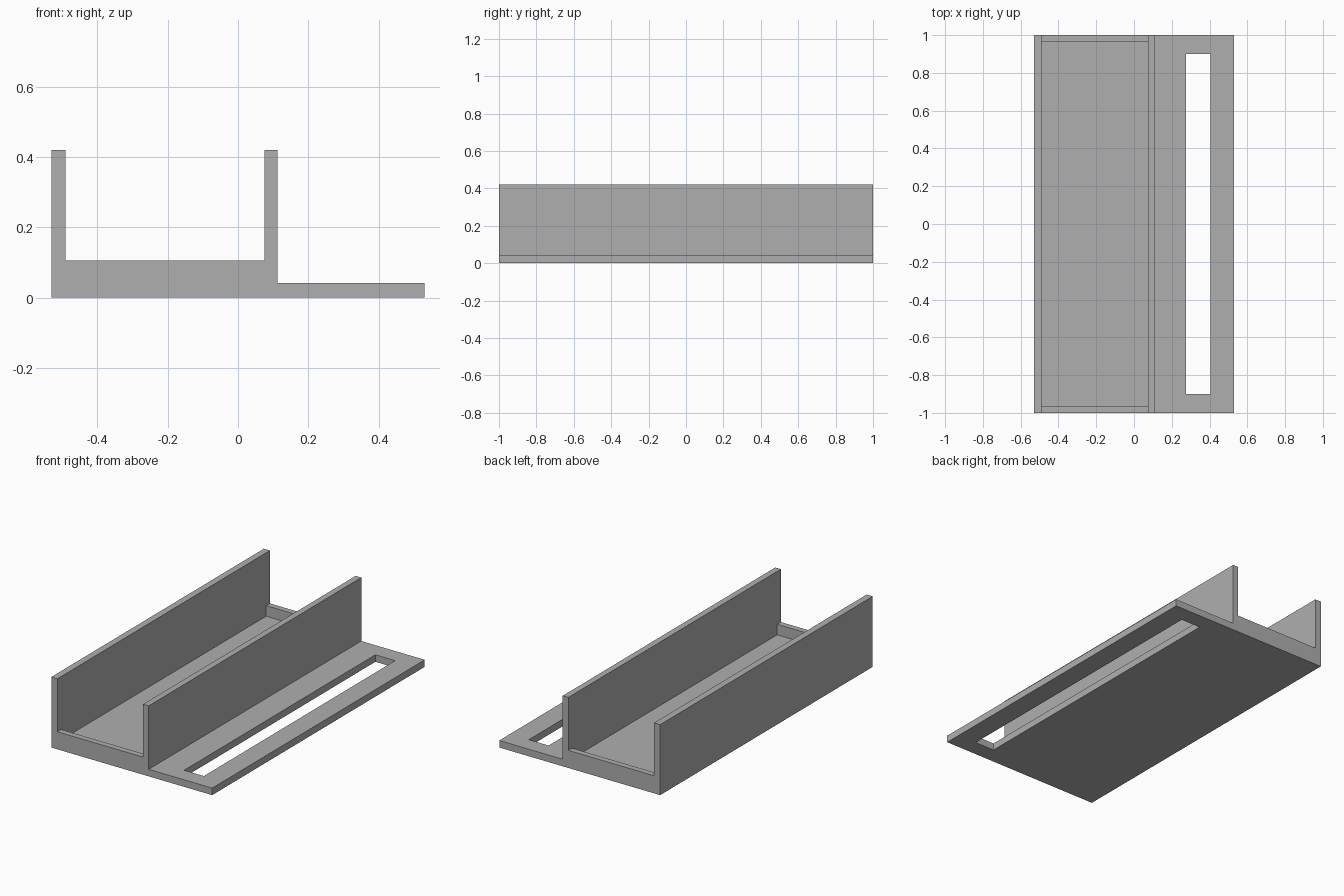
import bpy
import bmesh
from mathutils import Vector

cube = bpy.data.objects.get("Cube")
if cube:
    bpy.data.objects.remove(cube, do_unlink=True)

grey = bpy.data.materials.new("plain_grey")
grey.use_nodes = True
colour = (0.43, 0.43, 0.43, 1)
grey.diffuse_color = colour
grey.node_tree.nodes["Principled BSDF"].inputs["Base Color"].default_value = colour

# Shared dimensions
half_width, half_length = 0.53, 1.0
wall_top, lip_top, floor_top = 0.42, 0.105, 0.042
tray_left, tray_right, flange_start = -0.49, 0.075, 0.112


def extrude_profile(name, points, y0, y1):
    """Extrude an x-z outline from y0 to y1."""
    bm = bmesh.new()
    face = bm.faces.new([bm.verts.new((x, y0, z)) for x, z in points])
    result = bmesh.ops.extrude_face_region(bm, geom=[face])
    moved = [v for v in result["geom"] if isinstance(v, bmesh.types.BMVert)]
    bmesh.ops.translate(bm, verts=moved, vec=Vector((0, y1 - y0, 0)))
    bmesh.ops.recalc_face_normals(bm, faces=bm.faces)
    mesh = bpy.data.meshes.new(name)
    bm.to_mesh(mesh)
    bm.free()
    mesh.materials.append(grey)
    obj = bpy.data.objects.new(name, mesh)
    bpy.context.collection.objects.link(obj)
    return obj


def box(name, x0, x1, y0, y1, z0, z1):
    return extrude_profile(name, [(x0, z0), (x1, z0), (x1, z1), (x0, z1)], y0, y1)


# Channel with two tall walls and a thin side flange
channel = extrude_profile("channel_and_flange", [
    (-half_width, 0), (half_width, 0), (half_width, floor_top),
    (flange_start, floor_top), (flange_start, wall_top),
    (tray_right, wall_top), (tray_right, floor_top),
    (tray_left, floor_top), (tray_left, wall_top), (-half_width, wall_top),
], -half_length, half_length)

# Long slot through the flange
cutter = box("slot_cutter", 0.275, 0.405, -0.9, 0.9, -0.1, 0.2)
cut = channel.modifiers.new("slot", "BOOLEAN")
cut.operation = "DIFFERENCE"
cut.solver = "EXACT"
cut.object = cutter
bpy.context.view_layer.objects.active = channel
bpy.ops.object.modifier_apply(modifier=cut.name)
bpy.data.objects.remove(cutter, do_unlink=True)

# Low lips closing the tray at each end
box("front_lip", tray_left, tray_right, -half_length, -0.965, floor_top, lip_top)
box("back_lip", tray_left, tray_right, 0.965, half_length, floor_top, lip_top)
